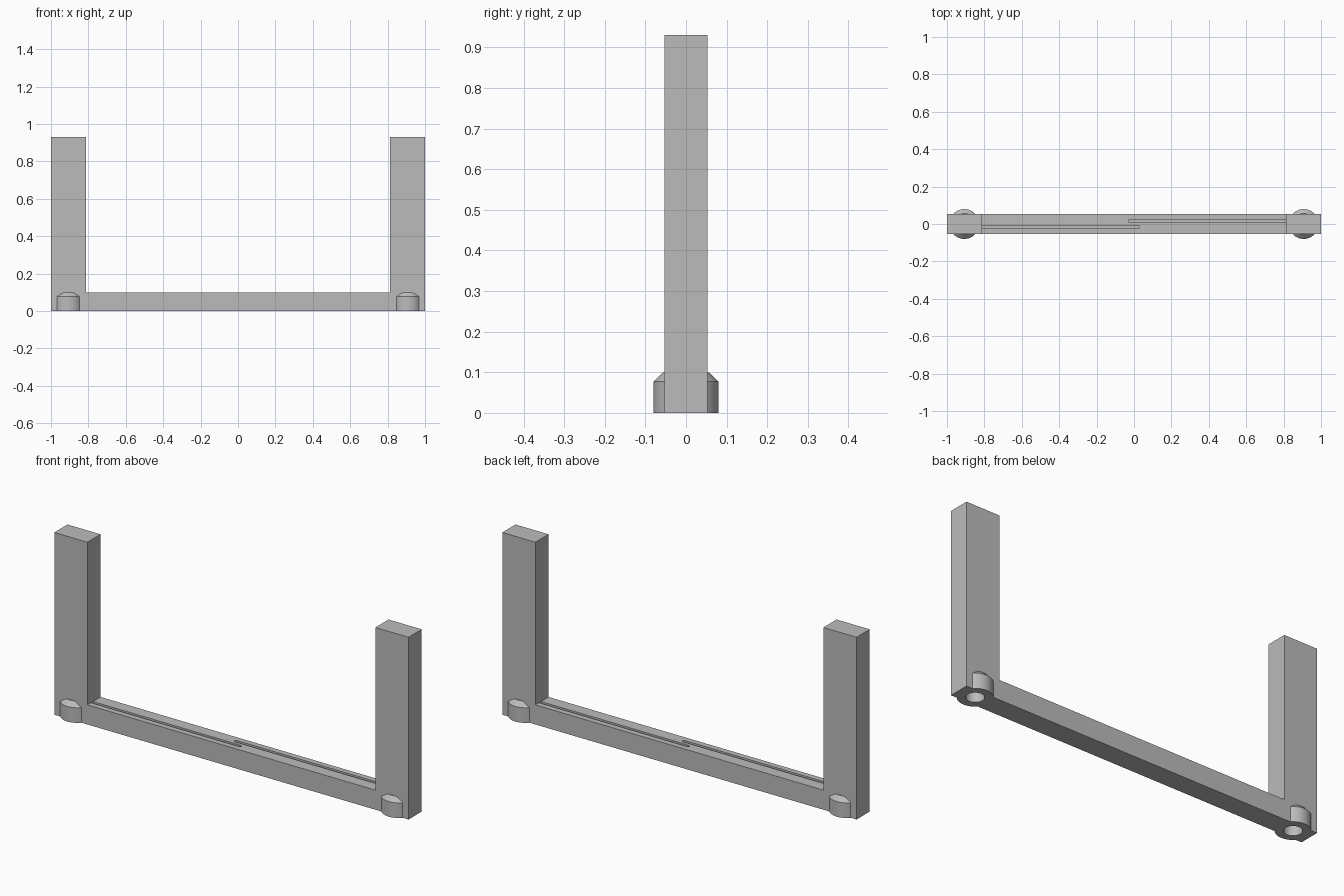
import bpy, bmesh, math
from mathutils import Vector

cube = bpy.data.objects.get("Cube")
if cube:
    bpy.data.objects.remove(cube, do_unlink=True)

grey = bpy.data.materials.new("mid_grey")
grey.use_nodes = True
grey.diffuse_color = (0.5, 0.5, 0.5, 1)
grey.node_tree.nodes["Principled BSDF"].inputs["Base Color"].default_value = (0.5, 0.5, 0.5, 1)

HALF_DEPTH, BAR_TOP, POST_TOP, POST_IN = 0.053, 0.1, 0.93, 0.813
BOSS_X = 0.907


def prism(name, points, sweep):
    """Extrude a closed outline of 3D points along a vector."""
    bm = bmesh.new()
    face = bm.faces.new([bm.verts.new(p) for p in points])
    moved = bmesh.ops.extrude_face_region(bm, geom=[face])["geom"]
    bmesh.ops.translate(bm, vec=Vector(sweep),
                        verts=[v for v in moved if isinstance(v, bmesh.types.BMVert)])
    return finish(name, bm)


def lathe(name, x, profile, sides=48):
    """Stack rings of (radius, z) around a vertical axis at x, capped at both ends."""
    bm = bmesh.new()
    rings = []
    for r, z in profile:
        rings.append([bm.verts.new((x + r * math.cos(math.tau * i / sides),
                                    r * math.sin(math.tau * i / sides), z))
                      for i in range(sides)])
    for low, high in zip(rings, rings[1:]):
        for i in range(sides):
            j = (i + 1) % sides
            bm.faces.new((low[i], low[j], high[j], high[i]))
    bm.faces.new(rings[0])
    bm.faces.new(rings[-1])
    return finish(name, bm)


def finish(name, bm):
    bmesh.ops.recalc_face_normals(bm, faces=bm.faces)
    mesh = bpy.data.meshes.new(name)
    bm.to_mesh(mesh)
    bm.free()
    mesh.materials.append(grey)
    obj = bpy.data.objects.new(name, mesh)
    bpy.context.collection.objects.link(obj)
    return obj


def combine(target, tool, operation):
    """Apply a boolean and discard the tool object."""
    mod = target.modifiers.new(operation, 'BOOLEAN')
    mod.operation, mod.solver, mod.object = operation, 'EXACT', tool
    bpy.context.view_layer.objects.active = target
    bpy.ops.object.modifier_apply(modifier=mod.name)
    bpy.data.objects.remove(tool, do_unlink=True)


# U-shaped frame: crossbar with two upright posts
right_half = [(1, 0), (1, POST_TOP), (POST_IN, POST_TOP), (POST_IN, BAR_TOP)]
outline = right_half + [(-x, z) for x, z in reversed(right_half)]
frame = prism("bracket_frame", [(x, -HALF_DEPTH, z) for x, z in outline],
              (0, 2 * HALF_DEPTH, 0))

# Chamfered round bosses at the foot of each post, with blind holes below
for side in (-1, 1):
    combine(frame, lathe("boss", side * BOSS_X,
                         [(0.08, 0), (0.08, 0.077), (0.057, 0.1)]), 'UNION')
for side in (-1, 1):
    combine(frame, lathe("boss_hole", side * BOSS_X,
                         [(0.042, -0.02), (0.042, 0.075)]), 'DIFFERENCE')

# Two overlapping narrow grooves in the crossbar top, rounded at the inner end
GROOVE_R, GROOVE_Y, GROOVE_DEPTH = 0.008, 0.016, 0.04
for side in (-1, 1):
    tip = [(-0.022 + GROOVE_R * math.cos(a), GROOVE_Y + GROOVE_R * math.sin(a))
           for a in (math.pi * (0.5 + i / 10) for i in range(11))]
    path = tip + [(POST_IN, GROOVE_Y - GROOVE_R), (POST_IN, GROOVE_Y + GROOVE_R)]
    groove = prism("groove", [(side * x, side * y, BAR_TOP - GROOVE_DEPTH) for x, y in path],
                   (0, 0, GROOVE_DEPTH + 0.02))
    combine(frame, groove, 'DIFFERENCE')

# Smooth the round surfaces, keep the rest crisp
bpy.ops.object.select_all(action='DESELECT')
frame.select_set(True)
bpy.context.view_layer.objects.active = frame
bpy.ops.object.shade_smooth_by_angle(angle=math.radians(25))
